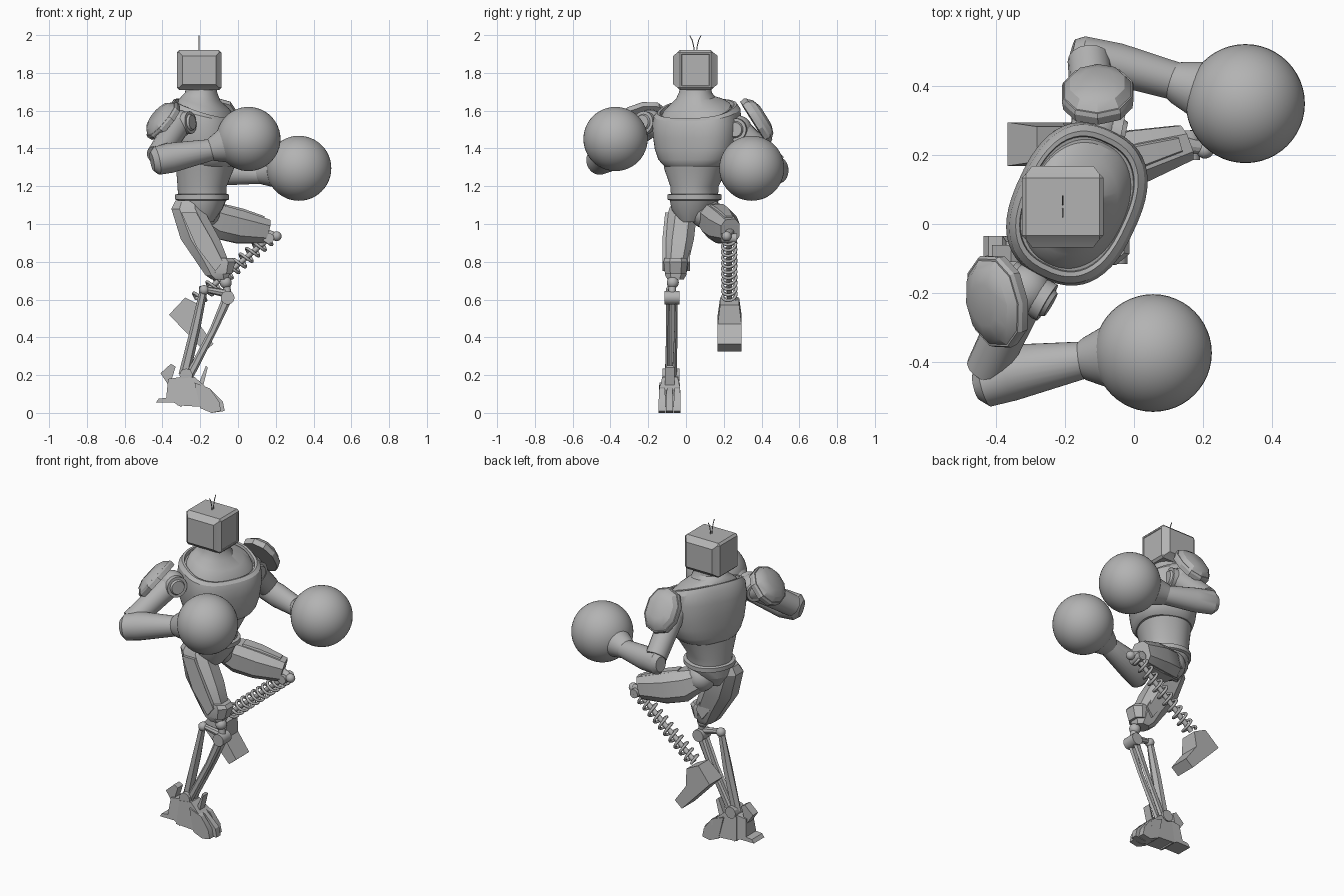
import bpy, bmesh
from math import sin, cos, pi, radians
from mathutils import Vector as V, Matrix

if "Cube" in bpy.data.objects:
    bpy.data.objects.remove(bpy.data.objects["Cube"])

GREY = (0.45, 0.45, 0.45, 1)
metal = bpy.data.materials.new("plain grey metal")
metal.use_nodes = True
metal.diffuse_color = GREY
metal.node_tree.nodes["Principled BSDF"].inputs["Base Color"].default_value = GREY
made = []


def finish(name, bm):
    bmesh.ops.recalc_face_normals(bm, faces=bm.faces)
    me = bpy.data.meshes.new(name)
    bm.to_mesh(me)
    bm.free()
    me.materials.append(metal)
    ob = bpy.data.objects.new(name, me)
    bpy.context.collection.objects.link(ob)
    made.append(ob)
    return ob


def loft(name, rings, u, v, n=32, power=2.0, tilt=None):
    """Skin rings of (centre, half size along u, half size along v)."""
    bm = bmesh.new()
    rows = []
    for i, (c, ru, rv) in enumerate(rings):
        row = []
        for k in range(n):
            a = 2 * pi * (k + 0.5) / n
            cu, sv = cos(a), sin(a)
            cu = abs(cu) ** (2 / power) * (1 if cu > 0 else -1)
            sv = abs(sv) ** (2 / power) * (1 if sv > 0 else -1)
            p = V(c) + u * ru * cu + v * rv * sv
            if tilt:
                p.z += tilt[i] * cu
            row.append(bm.verts.new(p))
        rows.append(row)
    for a, b in zip(rows, rows[1:]):
        for k in range(n):
            bm.faces.new((a[k], a[(k + 1) % n], b[(k + 1) % n], b[k]))
    bm.faces.new(rows[0])
    bm.faces.new(rows[-1])
    return finish(name, bm)


def limb(name, stations, side=(0, 1, 0), n=24, power=2.0):
    """Loft along a limb; stations are (point, side radius, other radius)."""
    d = (V(stations[-1][0]) - V(stations[0][0])).normalized()
    u = V(side)
    u = (u - d * u.dot(d)).normalized()
    return loft(name, stations, u, d.cross(u), n, power)


def rod(name, a, b, r0, r1=None, n=16):
    return limb(name, [(a, r0, r0), (b, r1 or r0, r1 or r0)], (0.1, 0.9, 0.3), n)


def ball(name, c, r, seg=48):
    bm = bmesh.new()
    bmesh.ops.create_uvsphere(bm, u_segments=seg, v_segments=seg // 2, radius=r,
                              matrix=Matrix.Translation(c))
    return finish(name, bm)


def prism(name, pts, y0, y1, pinch=1.0):
    """Side outline in x and z, extruded along y; pinch narrows the first points."""
    bm = bmesh.new()
    mid, half = (y0 + y1) / 2, (y1 - y0) / 2
    sides = []
    for s in (-1, 1):
        sides.append([bm.verts.new((x, mid + s * half * (pinch if i < 2 else 1), z))
                      for i, (x, z) in enumerate(pts)])
    a, b = sides
    bm.faces.new(a)
    bm.faces.new(b)
    for i in range(len(pts)):
        j = (i + 1) % len(pts)
        bm.faces.new((a[i], a[j], b[j], b[i]))
    return finish(name, bm)


def wire(name, pts, r):
    cu = bpy.data.curves.new(name, "CURVE")
    cu.dimensions = "3D"
    cu.bevel_depth, cu.bevel_resolution = r, 2
    sp = cu.splines.new("POLY")
    sp.points.add(len(pts) - 1)
    for p, q in zip(sp.points, pts):
        p.co = (*q, 1)
    cu.materials.append(metal)
    ob = bpy.data.objects.new(name, cu)
    bpy.context.collection.objects.link(ob)


# Torso, turned towards its right
yaw = radians(-25)
fwd, left, up = V((cos(yaw), sin(yaw), 0)), V((-sin(yaw), cos(yaw), 0)), V((0, 0, 1))
WAIST, CHEST, NECK = (-0.19, 0.045), (-0.165, 0.058), (-0.195, 0.05)


def trunk(name, rows, power=2.0, n=48):
    rings = [((*c, z), rf, rl) for c, z, rf, rl, t in rows]
    return loft(name, rings, fwd, left, n, power, [r[4] for r in rows])


trunk("abdomen", [(WAIST, 1.14, .125, .12, 0), (WAIST, 1.2, .128, .125, 0),
                  ((-.175, .05), 1.29, .145, .165, 0), (CHEST, 1.38, .155, .19, 0)], 2.2)
trunk("belt", [(WAIST, 1.125, .125, .13, 0), (WAIST, 1.13, .14, .14, 0),
               (WAIST, 1.155, .14, .14, 0), (WAIST, 1.16, .125, .13, 0)], 2.2)
trunk("chest", [(CHEST, 1.305, .148, .165, 0), (CHEST, 1.315, .158, .178, 0),
                (CHEST, 1.345, .168, .202, -.005), (CHEST, 1.4, .176, .222, -.01),
                (CHEST, 1.47, .182, .232, -.015), (CHEST, 1.54, .182, .236, -.025),
                (CHEST, 1.59, .172, .23, -.045), (CHEST, 1.612, .155, .212, -.052),
                (CHEST, 1.61, .145, .198, -.052), (CHEST, 1.59, .143, .195, -.052)], 2.5)
trunk("collar", [(CHEST, 1.585, .143, .194, -.052), (CHEST, 1.61, .138, .182, -.052),
                 ((-.175, .055), 1.64, .12, .145, -.035), (NECK, 1.667, .097, .103, -.015),
                 (NECK, 1.695, .083, .086, 0), (NECK, 1.73, .078, .08, 0)], 2.2)
trunk("pelvis", [(WAIST, 1.135, .13, .13, 0), ((-.2, .04), 1.08, .118, .115, 0),
                 ((-.2, .03), 1.01, .07, .06, 0)], 2.2, 16)

# Head: box with raised bevelled side covers and a thin screen seam in front
bm = bmesh.new()
bmesh.ops.create_cube(bm, size=1, matrix=Matrix.Translation((-.206, .05, 1.815))
                      @ Matrix.Diagonal((.236, .19, .21, 1)))
bmesh.ops.bevel(bm, geom=bm.edges[:], offset=.012, segments=1, affect="EDGES")
for f in [f for f in bm.faces if f.calc_area() > .02 and abs(f.normal.z) < .5]:
    if abs(f.normal.y) > .5:
        bmesh.ops.inset_individual(bm, faces=[f], thickness=.025, depth=.023)
    elif f.normal.x > .5:
        bmesh.ops.inset_individual(bm, faces=[f], thickness=.012)
        bmesh.ops.inset_individual(bm, faces=[f], thickness=.003, depth=-.003)
finish("head", bm)
for s in (-1, 1):
    wire("antenna", [(-.206, .05 + s * y, z) for y, z in
                     ((.006, 1.915), (.01, 1.945), (.018, 1.975), (.03, 1.998))], .0025)


# Arms
def arm(side, joint, face, elbow, stations, cuff, fist, r):
    ball(side + "_shoulder", joint, .075, 24)
    j, f = V(joint), V(face).normalized()
    rod(side + "_shoulder_hub", j - f * .06, j + f * .075, .06, n=24)
    rod(side + "_shoulder_cap", j + f * .073, j + f * .087, .045, .038, 24)
    rod(side + "_upper_arm", joint, elbow, .068, .062, 16)
    limb(side + "_forearm", stations, (0, 0, 1))
    limb(side + "_glove_cuff", cuff, (0, 0, 1), 32)
    ball(side + "_boxing_glove", fist, r)


arm("right", (-.315, -.19, 1.53), (.85, -.5, .1), (-.425, -.42, 1.36),
    [((-.455, -.47, 1.33), .05, .04), ((-.43, -.46, 1.335), .076, .07),
     ((-.36, -.43, 1.35), .08, .083), ((-.13, -.39, 1.395), .056, .052)],
    [((-.155, -.39, 1.388), .05, .05), ((-.14, -.39, 1.393), .062, .062),
     ((-.09, -.385, 1.408), .085, .085), ((-.03, -.38, 1.428), .125, .125)],
    (.055, -.373, 1.45), .17)
arm("left", (-.11, .275, 1.5), (.95, -.2, 0), (-.13, .475, 1.31),
    [((-.18, .5, 1.285), .045, .035), ((-.155, .49, 1.285), .07, .055),
     ((-.05, .462, 1.275), .07, .062), ((.13, .41, 1.265), .052, .055)],
    [((.105, .417, 1.268), .05, .05), ((.125, .41, 1.27), .062, .062),
     ((.18, .393, 1.275), .08, .08), ((.24, .373, 1.283), .12, .12)],
    (.322, .348, 1.295), .172)


# Shoulder pads: faceted domes
def pad(name, c, normal, along, ra, rb):
    nrm = V(normal).normalized()
    u = V(along)
    u = (u - nrm * u.dot(nrm)).normalized()
    rows = ((-.025, .97), (0, 1), (.012, .96), (.012, .92), (.035, .76), (.05, .45))
    loft(name, [(V(c) + nrm * h, ra * k, rb * k) for h, k in rows], u, nrm.cross(u), 10, 2.2)


pad("right_shoulder_pad", (-.4, -.225, 1.55), (-.74, -.2, .62), (.05, 1, 0), .14, .12)
pad("left_shoulder_pad", (-.105, .378, 1.55), (-.03, .84, .53), (1, 0, 0), .108, .135)

# Standing right leg
X, Y = V((1, 0, 0)), V((0, 1, 0))
loft("right_thigh", [((-.265, -.005, 1.125), .07, .06), ((-.268, -.015, 1.08), .09, .08),
                     ((-.2, -.035, .92), .11, .082), ((-.135, -.05, .8), .092, .068),
                     ((-.11, -.055, .73), .068, .06), ((-.095, -.055, .705), .045, .045)],
     X, Y, 8, 2.5)
prism("right_thigh_plate", [(-.3, 1.06), (-.22, 1.06), (-.14, .92), (-.08, .8), (-.12, .75),
                            (-.22, .88)], -.125, .02, .8)
loft("right_knee_guard", [((-.1, -.055, .82), .076, .062), ((-.09, -.055, .8), .082, .068),
                          ((-.09, -.055, .735), .062, .06)], X, Y, 8, 2.5)
ball("right_knee_ball", (-.065, -.07, .69), .032, 20)
rod("right_knee_strut", (-.065, -.07, .69), (-.05, -.075, .61), .02)
rod("right_knee_axle", (-.055, -.115, .61), (-.055, -.035, .61), .036, n=20)
rod("right_knee_link", (-.05, -.075, .63), (-.18, -.08, .655), .022, .016, 8)
ball("right_rear_joint", (-.18, -.08, .65), .027, 16)
limb("right_calf_rod", [((-.18, -.08, .66), .018, .02), ((-.225, -.08, .45), .03, .026),
                        ((-.285, -.08, .2), .025, .03)], n=6)
for s in (-1, 1):
    limb("right_shin_rod", [((-.055, -.075 + s * .02, .61), .012, .026),
                            ((-.13, -.075 + s * .022, .44), .01, .02),
                            ((-.265, -.08 + s * .018, .18), .014, .022)], n=6)
rod("right_ankle", (-.275, -.125, .2), (-.275, -.035, .2), .035, n=12)

# Clawed right foot
prism("right_foot_arch", [(-.31, .18), (-.23, .19), (-.15, .12), (-.16, .03), (-.32, .04)],
      -.14, -.03, .75)
for i, y in enumerate((-.125, -.085, -.045)):
    reach = .02 if i == 1 else 0
    prism("right_toe", [(-.23, .16), (-.15, .13), (-.1 + reach, .06), (-.09 + reach, .01),
                        (-.14, 0), (-.2, .025)], y - .02, y + .017, .8)
prism("right_heel", [(-.37, .18), (-.3, .19), (-.3, .03), (-.34, .055), (-.435, .055),
                     (-.42, .075), (-.38, .08)], -.135, -.035, .7)
prism("right_heel_spur", [(-.41, .21), (-.355, .26), (-.33, .245), (-.35, .18), (-.37, .15)],
      -.11, -.06)
prism("right_ankle_spur", [(-.21, .15), (-.17, .25), (-.16, .24), (-.19, .12)], -.11, -.06, .6)

# Raised left leg with a spring shin
ball("left_hip", (-.175, .105, 1.06), .085, 24)
limb("left_thigh", [((-.2, .1, 1.06), .06, .06), ((-.11, .155, 1.015), .08, .095),
                    ((0, .195, .988), .083, .092), ((.145, .235, .963), .056, .068)],
     n=8, power=2.7)
limb("left_thigh_plate", [((-.09, .165, 1.013), .06, .099), ((.0, .197, .991), .055, .099),
                          ((.12, .23, .97), .035, .078)], n=8, power=3)
rod("left_knee_pin", (.13, .23, .955), (.2, .22, .937), .026, .018, 12)
ball("left_knee_ball", (.205, .215, .935), .026, 20)
rod("left_knee_axle", (.165, .185, .925), (.165, .27, .925), .026)
top, end = V((.165, .228, .925)), V((-.22, .23, .6))
axis = (end - top).normalized()
side = axis.cross(Y)
steps, turns = 180, 11
wire("left_spring", [top.lerp(end, i / steps)
                     + .036 * (Y * cos(2 * pi * turns * i / steps)
                               + side * sin(2 * pi * turns * i / steps))
                     for i in range(steps + 1)], .008)
rod("left_spring_core", top, end, .014)
prism("left_foot", [(-.28, .61), (-.2, .57), (-.205, .47), (-.13, .365), (-.178, .325),
                    (-.365, .52)], .168, .294, .8)

# Keep hard edges crisp on rounded parts
for ob in made:
    ob.select_set(True)
bpy.context.view_layer.objects.active = made[0]
bpy.ops.object.shade_smooth_by_angle(angle=radians(28))
